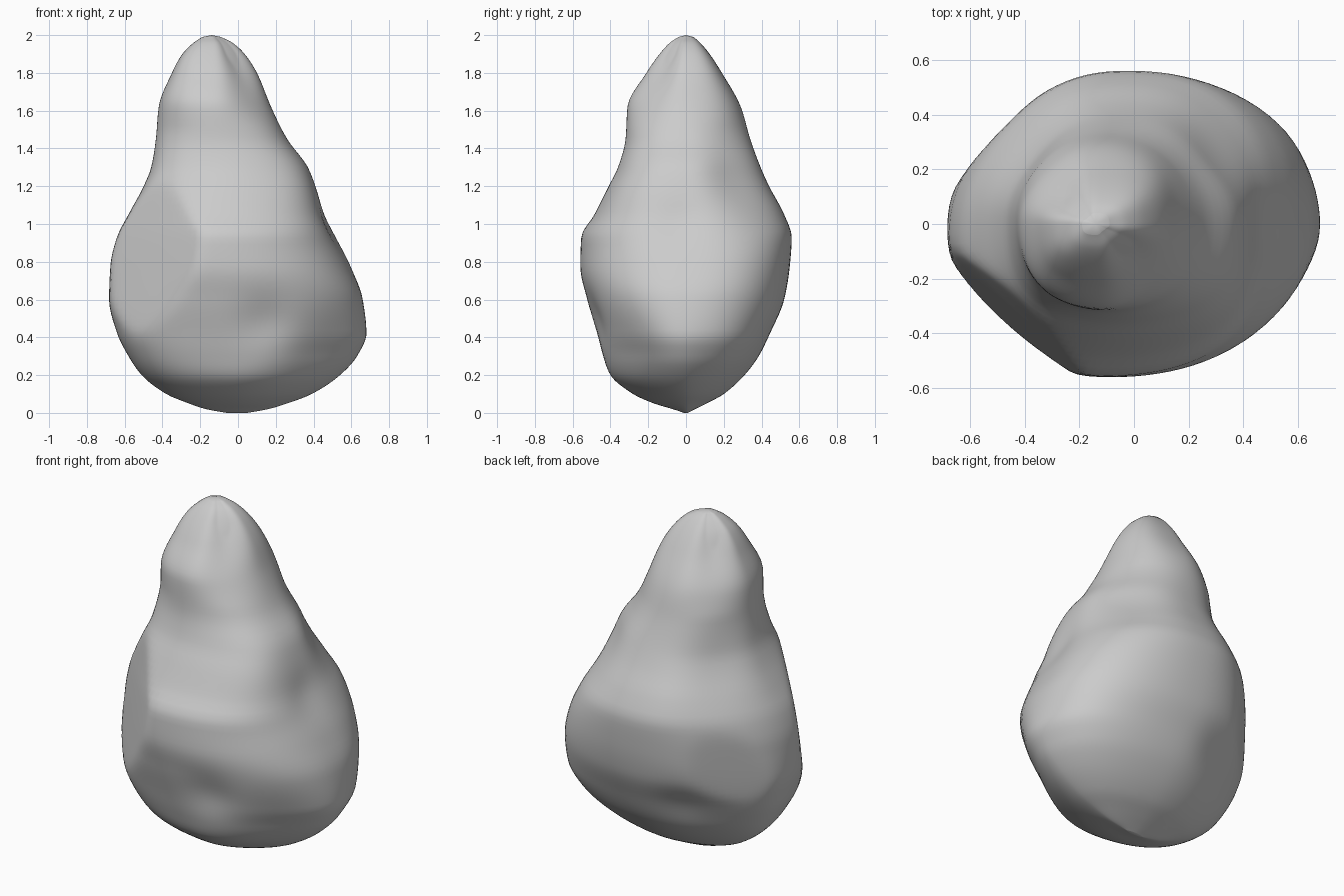
import bpy, bmesh, math
from mathutils import Vector

if "Cube" in bpy.data.objects:
    bpy.data.objects.remove(bpy.data.objects["Cube"])

# Silhouette stations: z, left x, right x, front y, back y, left and right section exponents
ROWS = [
    (0.00, -0.06, 0.05, -0.01, 0.01, 1.7, 1.7),
    (0.02, -0.17, 0.16, -0.07, 0.05, 1.7, 1.7),
    (0.05, -0.26, 0.26, -0.17, 0.11, 1.8, 1.7),
    (0.10, -0.38, 0.39, -0.28, 0.20, 1.9, 1.75),
    (0.20, -0.51, 0.54, -0.40, 0.31, 2.0, 1.8),
    (0.30, -0.58, 0.63, -0.44, 0.385, 2.1, 1.85),
    (0.42, -0.64, 0.68, -0.475, 0.445, 2.1, 2.0),
    (0.60, -0.683, 0.66, -0.525, 0.52, 2.1, 2.25),
    (0.78, -0.675, 0.59, -0.56, 0.55, 2.0, 2.45),
    (0.93, -0.64, 0.515, -0.555, 0.56, 2.0, 2.5),
    (1.05, -0.58, 0.46, -0.485, 0.52, 2.1, 2.4),
    (1.20, -0.50, 0.41, -0.41, 0.44, 2.2, 2.2),
    (1.30, -0.46, 0.37, -0.36, 0.395, 2.2, 2.1),
    (1.45, -0.435, 0.26, -0.32, 0.34, 2.1, 2.1),
    (1.62, -0.42, 0.175, -0.31, 0.29, 2.0, 2.0),
    (1.80, -0.35, 0.10, -0.21, 0.19, 2.0, 2.0),
    (1.90, -0.295, 0.035, -0.14, 0.125, 2.0, 2.0),
    (1.96, -0.235, -0.03, -0.085, 0.075, 2.0, 2.0),
    (1.99, -0.19, -0.09, -0.04, 0.04, 2.0, 2.0),
]
# Flat chips (direction, distance) and shallow hollows (centre, radius, push)
CHIPS = [((-0.7, -0.7, 0.13), 0.645), ((-0.7, 0.7, -0.1), 0.50)]
HOLLOWS = [((0.14, -0.45, 0.50), 0.14, (0, 0.03, 0)),
           ((-0.25, 0.42, 0.42), 0.14, (0, -0.02, 0)),
           ((0.50, -0.05, 1.0), 0.12, (-0.015, 0, 0))]


def station(z):
    """Cubic interpolation between silhouette stations."""
    i = 0
    while i < len(ROWS) - 2 and ROWS[i + 1][0] < z:
        i += 1
    a, b = ROWS[i], ROWS[i + 1]
    p, n = ROWS[max(i - 1, 0)], ROWS[min(i + 2, len(ROWS) - 1)]
    h = b[0] - a[0]
    t = (z - a[0]) / h
    out = []
    for k in range(1, 7):
        s = (b[k] - a[k]) / h

        def slope(q0, q1, q2):
            d0 = (q1[k] - q0[k]) / max(q1[0] - q0[0], 1e-6)
            d1 = (q2[k] - q1[k]) / max(q2[0] - q1[0], 1e-6)
            return 0 if d0 * d1 <= 0 else 2 * d0 * d1 / (d0 + d1)
        ma = slope(p, a, b) if i > 0 else s
        mb = slope(a, b, n) if i < len(ROWS) - 2 else s
        out.append(a[k] * (1 + 2 * t) * (1 - t) ** 2 + b[k] * t * t * (3 - 2 * t)
                   + h * (ma * t * (1 - t) ** 2 - mb * t * t * (1 - t)))
    return out


def bump(z, mid, width):
    return math.exp(-((z - mid) / width) ** 2)


def surface(z, ang):
    xl, xr, yf, yb, pl, pr = station(z)
    c, s = math.cos(ang), math.sin(ang)
    cx = (xl + xr) / 2
    # head and foot are stretched along one diagonal, the waist is twisted
    skew = 0.9 * min(max((z - 1.5) / 0.4, 0), 1) + 0.35 * bump(z, 0.35, 0.25)
    skew -= 0.6 * c * bump(z, 1.2, 0.25)
    p = pl + (pr - pl) * (1 + c) / 2 + skew * math.sin(2 * ang)
    p = max(p, 1.25)
    r = (abs(c) ** p + abs(s) ** p) ** (-1 / p)
    v = Vector((cx + r * c * (xr - xl) / 2, r * s * (yb if s > 0 else -yf), z))
    v.x += 0.08 * v.y * bump(z, 0.85, 0.25)
    for d, lim in CHIPS:
        d = Vector(d).normalized()
        over = v.dot(d) - lim
        d.z = 0
        v -= d * 0.5 * (over + math.sqrt(over * over + 0.0002)) * 0.95
    for centre, rad, push in HOLLOWS:
        w = math.exp(-((v - Vector(centre)).length / rad) ** 2)
        v += Vector(push) * w
    return v


# Rock body: rings lofted from bottom to tip
SEG, RINGS = 96, 90
bm = bmesh.new()
rings = []
for j in range(RINGS + 1):
    z = 1.99 * (1 - math.cos(math.pi * j / RINGS)) / 2
    rings.append([bm.verts.new(surface(z, 2 * math.pi * i / SEG)) for i in range(SEG)])
for lo, hi in zip(rings, rings[1:]):
    for i in range(SEG):
        k = (i + 1) % SEG
        bm.faces.new((lo[i], lo[k], hi[k], hi[i]))
tip = bm.verts.new((-0.14, 0, 2.0))
for i in range(SEG):
    bm.faces.new((rings[-1][i], rings[-1][(i + 1) % SEG], tip))
bm.faces.new(rings[0][::-1])
bmesh.ops.recalc_face_normals(bm, faces=bm.faces)
mesh = bpy.data.meshes.new("rock")
bm.to_mesh(mesh)
bm.free()
rock = bpy.data.objects.new("rock", mesh)
bpy.context.collection.objects.link(rock)
for f in mesh.polygons:
    f.use_smooth = True
